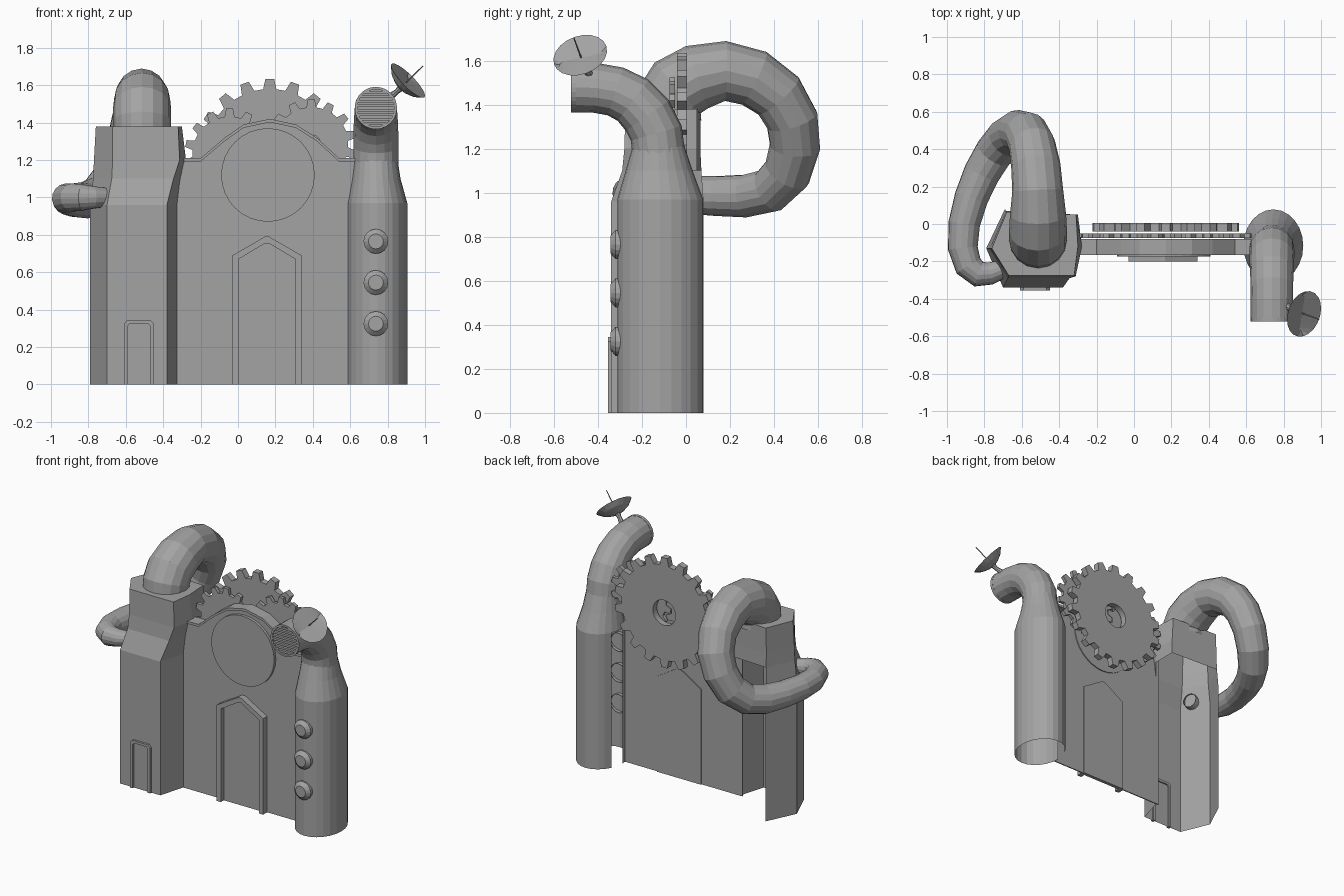
import bpy, bmesh
from math import sin, cos, pi, sqrt
from mathutils import Vector

cube = bpy.data.objects.get("Cube")
if cube:
    bpy.data.objects.remove(cube, do_unlink=True)

grey = bpy.data.materials.new("stone grey")
grey.use_nodes = True
COLOR = (0.37, 0.37, 0.37, 1)
grey.diffuse_color = COLOR
grey.node_tree.nodes["Principled BSDF"].inputs["Base Color"].default_value = COLOR


def loft(name, rings, cap_start=False, cap_end=False, keep=lambda level, side: True):
    """Skin closed rings of points; keep() says which side faces stay."""
    bm = bmesh.new()
    vs = [[bm.verts.new(p) for p in r] for r in rings]
    n = len(rings[0])
    for k in range(len(vs) - 1):
        for i in range(n):
            if keep(k, i):
                j = (i + 1) % n
                bm.faces.new((vs[k][i], vs[k][j], vs[k + 1][j], vs[k + 1][i]))
    if cap_start:
        bm.faces.new(vs[0][::-1])
    if cap_end:
        bm.faces.new(vs[-1])
    bmesh.ops.recalc_face_normals(bm, faces=bm.faces)
    mesh = bpy.data.meshes.new(name)
    bm.to_mesh(mesh)
    bm.free()
    mesh.materials.append(grey)
    bpy.context.collection.objects.link(bpy.data.objects.new(name, mesh))


def prism(name, outline, y0, y1):
    """Solid from an (x, z) outline between two depths."""
    loft(name, [[(x, y, z) for x, z in outline] for y in (y0, y1)], True, True)


def band(name, outer, inner, y0, y1):
    """Open strip of solid between two matching (x, z) lines."""
    rings = [[(a[0], y0, a[1]), (a[0], y1, a[1]), (b[0], y1, b[1]), (b[0], y0, b[1])]
             for a, b in zip(outer, inner)]
    loft(name, rings, True, True)


def tube(name, path, sides=16, caps=(False, False)):
    """Tube through (x, y, z, radius) points."""
    pts = [Vector(p[:3]) for p in path]
    tangents = [(pts[min(i + 1, len(pts) - 1)] - pts[max(i - 1, 0)]).normalized()
                for i in range(len(pts))]
    u = tangents[0].orthogonal().normalized()
    rings = []
    for i, (p, t) in enumerate(zip(pts, tangents)):
        if i:
            u = tangents[i - 1].rotation_difference(t) @ u
        v = t.cross(u)
        rings.append([p + path[i][3] * (u * cos(a) + v * sin(a))
                      for a in (2 * pi * k / sides for k in range(sides))])
    loft(name, rings, *caps)


def circle(cx, cz, r, n=32):
    return [(cx + r * cos(2 * pi * i / n), cz + r * sin(2 * pi * i / n)) for i in range(n)]


def gear(name, cx, cz, root, tip, teeth, hole, y0, y1):
    outline, inner = [], []
    for i in range(teeth):
        for off, r in ((-.3, root), (-.17, tip), (.17, tip), (.3, root)):
            a = pi / 2 + (i + off) * 2 * pi / teeth
            outline.append((cx + r * cos(a), cz + r * sin(a)))
            inner.append((cx + hole * cos(a), cz + hole * sin(a)))
    loft(name, [[(x, y, z) for x, z in line] for line, y in
                ((inner, y0), (outline, y0), (outline, y1), (inner, y1), (inner, y0))])


# Angular tower: open at the back below the head; corners run from the left round the front
low = [(-.79, -.13), (-.70, -.34), (-.38, -.34), (-.325, -.15), (-.32, .06), (-.69, .08)]
mid = [(-.775, -.13), (-.675, -.29), (-.345, -.29), (-.30, -.12), (-.30, .05), (-.685, .07)]
high = [(-.77, -.13), (-.67, -.28), (-.312, -.28), (-.278, -.12), (-.30, .05), (-.685, .065)]
top = [(-.76, -.13), (-.67, -.275), (-.32, -.275), (-.30, -.12), (-.31, .05), (-.68, .065)]
levels = [(low, 0), (low, .96), (mid, 1.1), (high, 1.2), (top, 1.38)]
loft("angular_tower", [[(x, y, z) for x, y in ring] for ring, z in levels], cap_end=True,
     keep=lambda level, side: level > 1 or side not in (3, 4))

# Large pipe that leaves the tower top, loops behind and returns to its side
tube("looping_pipe", [
    (-.513, -.085, 1.34, .155), (-.513, -.08, 1.41, .155), (-.513, -.04, 1.475, .155),
    (-.513, .05, 1.525, .15), (-.515, .18, 1.553, .136), (-.525, .31, 1.52, .132),
    (-.545, .42, 1.44, .125), (-.575, .482, 1.33, .12), (-.62, .495, 1.21, .115),
    (-.68, .46, 1.09, .11), (-.75, .38, 1.01, .103), (-.815, .27, .985, .098),
    (-.87, .14, .985, .091), (-.908, 0, .99, .085), (-.915, -.13, .995, .08),
    (-.885, -.225, 1.0, .075), (-.83, -.268, 1.0, .07), (-.77, -.265, 1.0, .06),
    (-.70, -.24, 1.0, .05)], 16)

# Thin front wall with a lip folded back along its top
roof = [(-.345, 1.21), (-.20, 1.21), (-.07, 1.32), (.03, 1.39), (.17, 1.42),
        (.31, 1.39), (.42, 1.32), (.54, 1.21), (.64, 1.21)]
prism("front_wall", [(-.345, 0)] + roof + [(.64, 1.0), (.59, .95), (.59, 0)], -.155, -.147)
band("wall_lip", roof, [(x, z - .018) for x, z in roof], -.165, -.08)
prism("wall_disc", circle(.16, 1.12, .25), -.175, -.14)


# Doors: a raised frame round an arch
def arch(cx, half, shoulder, peak, flat):
    return [(cx - half, 0), (cx - half, shoulder), (cx - flat, peak),
            (cx + flat, peak), (cx + half, shoulder), (cx + half, 0)]


band("main_door_frame", arch(.155, .185, .69, .79, .012),
     arch(.155, .152, .67, .755, .01), -.20, -.15)
prism("main_door_panel", arch(.155, .175, .685, .785, .012), -.165, -.14)
band("small_door_frame", arch(-.53, .08, .325, .345, .062),
     arch(-.53, .06, .312, .327, .048), -.355, -.33)

# One large gear behind two small ones
gear("large_gear", .17, 1.24, .34, .395, 18, .09, -.04, .005)
for name, cx, cz in (("small_gear_right", -.045, 1.235), ("small_gear_left", .392, 1.285)):
    gear(name, cx, cz, .198, .24, 14, .05, -.075, -.05)

# Round tower: open towards the inside of the wall
SIDES = 24


def oval(cx, rx, ry, y, z):
    return [(cx + rx * cos(2 * pi * i / SIDES), y + ry * sin(2 * pi * i / SIDES), z)
            for i in range(SIDES)]


loft("round_tower", [oval(.745, .16, .195, -.117, 0), oval(.745, .16, .195, -.117, .97),
                     oval(.739, .13, .152, -.122, 1.10), oval(.737, .115, .118, -.124, 1.21)],
     keep=lambda level, side: level > 0 or not 10 <= side < 12)

# Elbow pipe with a slatted mouth
tube("elbow_bend", [
    (.737, -.123, 1.17, .12), (.737, -.135, 1.27, .12), (.737, -.175, 1.35, .12),
    (.737, -.24, 1.42, .117), (.737, -.32, 1.46, .114), (.737, -.41, 1.476, .113),
    (.737, -.52, 1.478, .113)], 16)
MOUTH = 1.478
band("mouth_ring", circle(.737, MOUTH, .113, 33) + [(.85, MOUTH)],
     circle(.737, MOUTH, .099, 33) + [(.836, MOUTH)], -.522, -.50)
prism("mouth_back", circle(.737, MOUTH, .108), -.485, -.48)
for k in range(8):
    dz = (k - 3.5) * .024
    half = sqrt(.102 ** 2 - dz ** 2)
    prism("mouth_slat", [(.737 - half, MOUTH + dz - .007), (.737 + half, MOUTH + dz - .007),
                         (.737 + half, MOUTH + dz + .007), (.737 - half, MOUTH + dz + .007)],
          -.518, -.49)

# Portholes up the round tower
for z in (.325, .545, .765):
    tube("porthole", [(.737, -.285, z, .066), (.737, -.32, z, .066), (.737, -.343, z, .04)],
         16, (False, True))

# Dish aerial on the elbow
axis = Vector((.69, -.25, .68)).normalized()
hub = Vector((.872, -.467, 1.588))


def along(d, r):
    return (*(hub + axis * d), r)


tube("dish", [along(-.008, .012), along(.002, .05), along(.022, .092), along(.054, .126),
              along(.027, .09), along(.007, .05), along(-.002, .012)], 20, (True, True))
tube("dish_rod", [along(-.003, .004), along(.08, .004), along(.17, .003)], 6, (True, True))
tube("dish_stem", [(.80, -.43, 1.525, .022), along(-.03, .014), along(-.004, .02)], 8)
